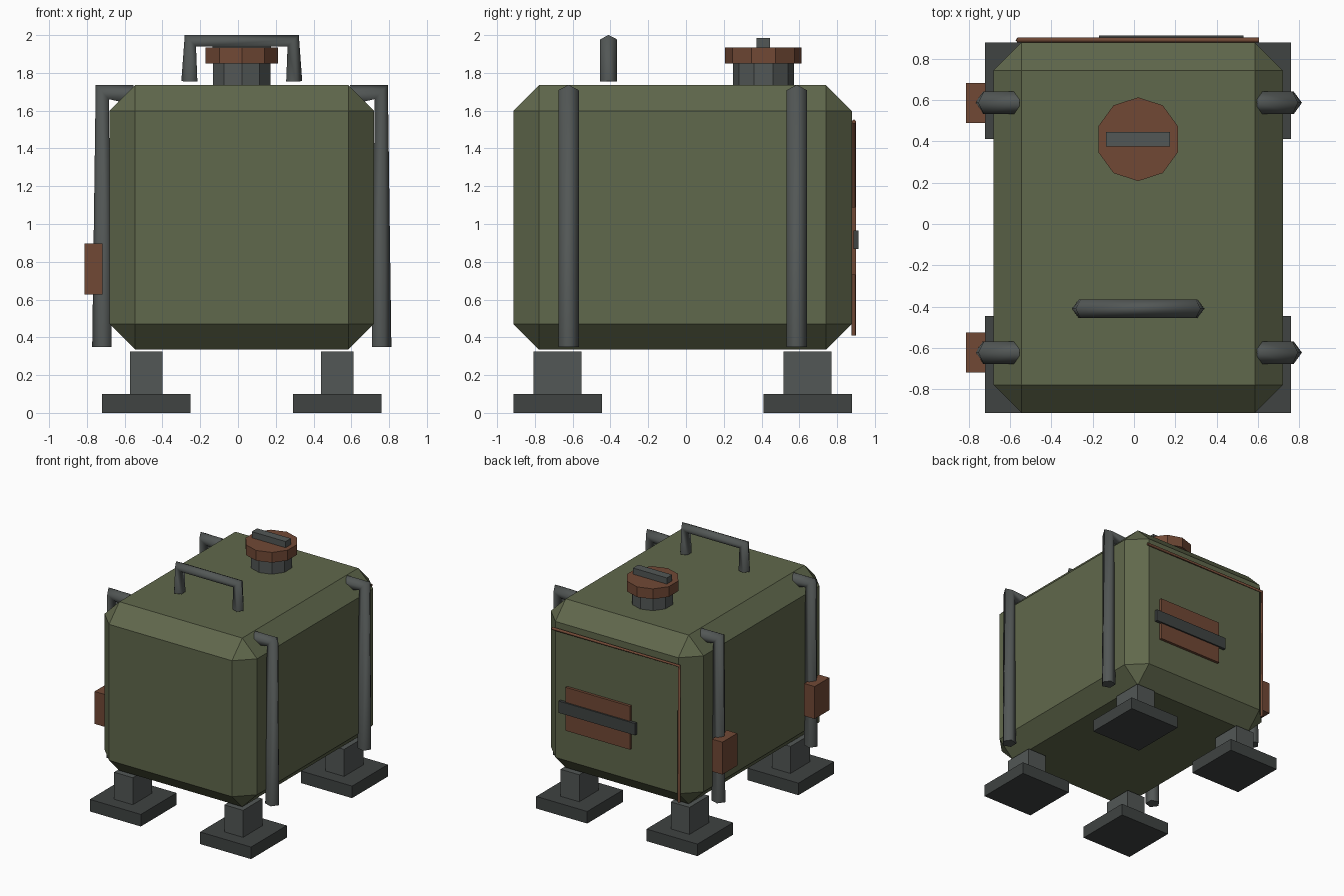
import bpy, bmesh, math
from mathutils import Vector

if "Cube" in bpy.data.objects:
    bpy.data.objects.remove(bpy.data.objects["Cube"])

CX, CY = 0.02, -0.018   # body centre


def material(name, r, g, b):
    m = bpy.data.materials.new(name)
    m.diffuse_color = (r, g, b, 1)
    m.use_nodes = True
    m.node_tree.nodes["Principled BSDF"].inputs["Base Color"].default_value = m.diffuse_color
    return m


GREEN = material("olive", 0.118, 0.138, 0.072)
BROWN = material("rust", 0.165, 0.066, 0.036)
GREY = material("steel", 0.085, 0.095, 0.092)
DARK = material("dark_steel", 0.05, 0.056, 0.054)


def finish(name, bm, mat):
    bmesh.ops.recalc_face_normals(bm, faces=bm.faces)
    me = bpy.data.meshes.new(name)
    bm.to_mesh(me)
    bm.free()
    me.materials.append(mat)
    ob = bpy.data.objects.new(name, me)
    bpy.context.collection.objects.link(ob)
    return ob


def box(name, lo, hi, mat, chamfer=0):
    bm = bmesh.new()
    bmesh.ops.create_cube(bm, size=1)
    for v in bm.verts:
        v.co = [(a + b) / 2 + c * (b - a) for a, b, c in zip(lo, hi, v.co)]
    if chamfer:
        bmesh.ops.bevel(bm, geom=bm.edges[:], offset=chamfer, segments=1,
                        profile=0.5, affect='EDGES')
    return finish(name, bm, mat)


def prism(name, x, y, z0, z1, r, sides, mat):
    bm = bmesh.new()
    ring = [bm.verts.new((x + r * math.sin(2 * math.pi * i / sides),
                          y + r * math.cos(2 * math.pi * i / sides), z0)) for i in range(sides)]
    base = bm.faces.new(ring)
    top = bmesh.ops.extrude_face_region(bm, geom=[base])["geom"]
    for v in top:
        if isinstance(v, bmesh.types.BMVert):
            v.co.z = z1
    if base.is_valid is False or len(bm.faces) == sides + 1:
        bm.faces.new(ring)
    return finish(name, bm, mat)


def tube(name, path, y, r, side, mat, sides=5):
    """Smooth five-sided tube along an (x, z) path; 'side' picks the outer side of the bend."""
    bm = bmesh.new()
    pts = [Vector((x, 0, z)) for x, z in path]
    dirs = [(b - a).normalized() for a, b in zip(pts, pts[1:])]
    rings = []
    for i, p in enumerate(pts):
        t = (dirs[max(i - 1, 0)] + dirs[min(i, len(dirs) - 1)]).normalized()
        n = Vector((-t.z, 0, t.x)) * side
        ring = []
        for k in range(sides):
            a = 2 * math.pi * k / sides
            ring.append(bm.verts.new(p + n * r * math.cos(a) + Vector((0, y + r * math.sin(a), 0))))
        rings.append(ring)
    for a, b in zip(rings, rings[1:]):
        for k in range(sides):
            j = (k + 1) % sides
            bm.faces.new((a[k], a[j], b[j], b[k])).smooth = True
    bm.faces.new(rings[0])
    bm.faces.new(rings[-1])
    return finish(name, bm, mat)


# Chamfered tank body
box("tank_body", (CX - 0.70, CY - 0.896, 0.335), (CX + 0.70, CY + 0.896, 1.735), GREEN, 0.136)

for sx, xn in ((-1, "left"), (1, "right")):
    for sy, yn in ((-1, "front"), (1, "back")):
        # Foot pad and stem
        x, y = CX + sx * 0.506, CY + sy * 0.662
        box(f"{yn}_{xn}_foot_pad", (x - 0.234, y - 0.234, 0), (x + 0.234, y + 0.234, 0.1), DARK)
        box(f"{yn}_{xn}_foot_stem", (x - 0.086, y - 0.127, 0.1), (x + 0.086, y + 0.127, 0.324), GREY)
        # Side pipe bent over the top edge
        y = CY + sy * 0.604
        tube(f"{yn}_{xn}_side_pipe",
             [(CX + sx * 0.735, 0.35), (CX + sx * 0.735, 1.695), (CX + sx * 0.579, 1.68)],
             y, 0.057, -sx, GREY)

# Junction boxes on the left pipes
for sy, yn in ((-1, "front"), (1, "back")):
    y = CY + sy * 0.604
    box(f"{yn}_junction_box", (-0.813, y - 0.097, 0.627), (-0.717, y + 0.097, 0.896), BROWN)

# Carry handle on top
tube("carry_handle", [(CX - 0.273, 1.755), (CX - 0.269, 1.967), (CX + 0.269, 1.967), (CX + 0.273, 1.755)],
     -0.41, 0.047, 1, GREY)

# Filler neck, cap and grip
prism("filler_neck", CX, 0.41, 1.73, 1.852, 0.161, 10, GREY)
prism("filler_cap", CX, 0.41, 1.85, 1.935, 0.2025, 10, BROWN)
box("cap_grip", (CX - 0.155, 0.374, 1.93), (CX + 0.155, 0.444, 1.986), GREY)

# Back: thin conduit, plate and latch bar
tube("back_conduit", [(0.604, 1.541), (-0.56, 1.541), (-0.56, 0.41)], 0.889, 0.0125, -1, BROWN)
box("back_plate", (-0.115, 0.868, 0.73), (0.475, 0.9, 1.09), BROWN)
box("latch_bar", (-0.17, 0.888, 0.868), (0.53, 0.912, 0.966), DARK)
